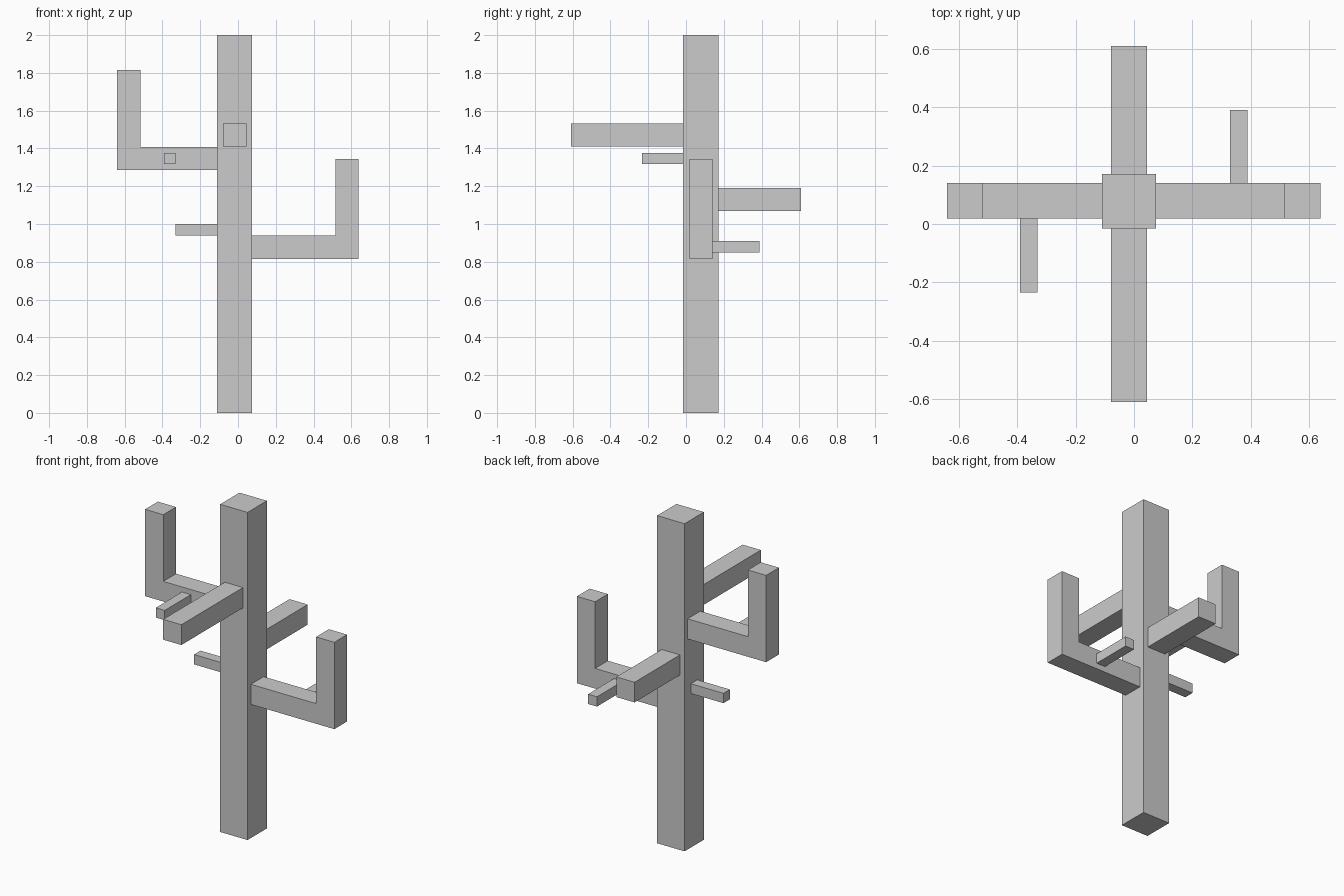
import bpy, bmesh

if "Cube" in bpy.data.objects:
    bpy.data.objects.remove(bpy.data.objects["Cube"])


def prism(name, outline, y0, y1):
    """Extrude an (x, z) outline along y from y0 to y1."""
    bm = bmesh.new()
    face = bm.faces.new([bm.verts.new((x, y0, z)) for x, z in outline])
    ext = bmesh.ops.extrude_face_region(bm, geom=[face])
    verts = [v for v in ext["geom"] if isinstance(v, bmesh.types.BMVert)]
    bmesh.ops.translate(bm, verts=verts, vec=(0, y1 - y0, 0))
    bmesh.ops.recalc_face_normals(bm, faces=bm.faces)
    mesh = bpy.data.meshes.new(name)
    bm.to_mesh(mesh)
    bm.free()
    obj = bpy.data.objects.new(name, mesh)
    bpy.context.collection.objects.link(obj)
    return obj


def box(name, x0, x1, y0, y1, z0, z1):
    return prism(name, [(x0, z0), (x1, z0), (x1, z1), (x0, z1)], y0, y1)


def bent_arm(name, root, tip, z, height, thick=0.123):
    """L-shaped arm: horizontal from the trunk, then upright at the tip."""
    inner = tip - thick if tip > 0 else tip + thick
    outline = [(root, z), (tip, z), (tip, z + height), (inner, z + height),
               (inner, z + thick), (root, z + thick)]
    return prism(name, outline, 0.018, 0.141)


# Trunk
box("trunk", -0.11, 0.075, -0.015, 0.171, 0, 2)

# Bent side arms
bent_arm("left_arm", -0.11, -0.64, 1.285, 0.53)
bent_arm("right_arm", 0.075, 0.638, 0.815, 0.53)

# Straight branches to front and back
box("front_branch", -0.079, 0.044, -0.609, -0.015, 1.409, 1.533)
box("back_branch", -0.079, 0.044, 0.171, 0.609, 1.068, 1.191)

# Small twigs
box("left_twig", -0.33, -0.11, 0.048, 0.11, 0.94, 1.0)
box("front_twig", -0.391, -0.331, -0.234, 0.018, 1.317, 1.377)
box("back_twig", 0.328, 0.388, 0.141, 0.39, 0.85, 0.91)
